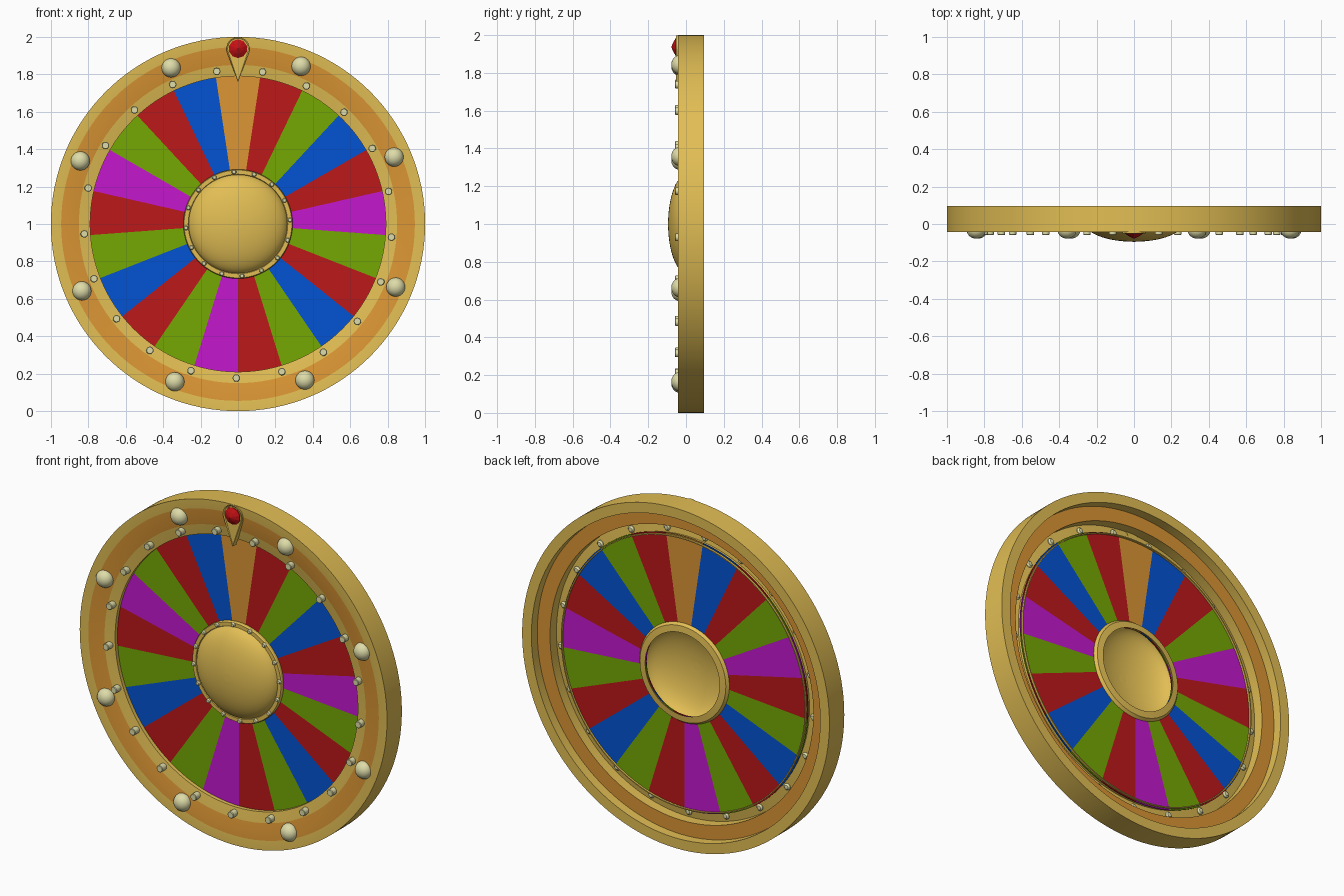
import bpy, bmesh
from math import sin, cos, pi, radians, acos, sqrt

if "Cube" in bpy.data.objects:
    bpy.data.objects.remove(bpy.data.objects["Cube"])


def material(name, r, g, b):
    m = bpy.data.materials.new(name)
    m.diffuse_color = [(c / 255 / 12.92 if c < 11 else ((c / 255 + .055) / 1.055) ** 2.4)
                       for c in (r, g, b)] + [1]
    m.use_nodes = True
    m.node_tree.nodes["Principled BSDF"].inputs["Base Color"].default_value = m.diffuse_color
    return m


GOLD = material("gold", 226, 190, 84)
ORANGE = material("orange", 219, 150, 52)
RED = material("red", 188, 24, 26)
GREEN = material("green", 117, 168, 4)
BLUE = material("blue", 4, 83, 212)
MAGENTA = material("magenta", 196, 24, 206)
CREAM = material("cream", 222, 220, 168)
GEM = material("gem_red", 196, 16, 20)


def finish(name, bm, mats, smooth=True):
    bmesh.ops.recalc_face_normals(bm, faces=bm.faces)
    me = bpy.data.meshes.new(name)
    bm.to_mesh(me)
    bm.free()
    for m in mats:
        me.materials.append(m)
    ob = bpy.data.objects.new(name, me)
    bpy.context.collection.objects.link(ob)
    if smooth:
        bpy.ops.object.select_all(action='DESELECT')
        ob.select_set(True)
        bpy.context.view_layer.objects.active = ob
        bpy.ops.object.shade_smooth_by_angle(angle=radians(30))
    return ob


def lathe(bm, profile, x=0, z=1, segs=96, closed=False, start=0, rule=lambda band, i: 0):
    """Spin (radius, y) points about the y direction through (x, z)."""
    rings = []
    for r, y in profile:
        if r == 0:
            rings.append([bm.verts.new((x, y, z))] * segs)
        else:
            angles = [start + 2 * pi * i / segs for i in range(segs)]
            rings.append([bm.verts.new((x + r * sin(a), y, z + r * cos(a))) for a in angles])
    pairs = list(zip(rings, rings[1:]))
    if closed:
        pairs.append((rings[-1], rings[0]))
    for band, (a, b) in enumerate(pairs):
        for i in range(segs):
            j = (i + 1) % segs
            f = bm.faces.new(list(dict.fromkeys((a[i], a[j], b[j], b[i]))))
            f.material_index = rule(band, i)


def turned(name, profile, mats, **kw):
    bm = bmesh.new()
    lathe(bm, profile, **kw)
    return finish(name, bm, mats)


def studs(name, profile, mat, count, radius, first, segs):
    """Repeat a small turned part around the wheel; first is in degrees from the top."""
    bm = bmesh.new()
    for k in range(count):
        a = radians(first) + 2 * pi * k / count
        lathe(bm, profile, radius * sin(a), 1 + radius * cos(a), segs)
    return finish(name, bm, [mat])


# Rim: gold edge, orange band front and back, gold inner strip and lip
turned("rim", [(1, -.043), (.945, -.041), (.85, -.026), (.79, -.014), (.79, .026), (.796, .026),
               (.796, -.011), (.857, -.02), (.857, .04), (.94, .04), (.94, .095), (1, .095)],
       [GOLD, ORANGE], closed=True, segs=128, rule=lambda band, i: int(band in (1, 8)))

# Coloured wedges: 21 slices of four faces each, clockwise from the top
order = "ORGBRMGRBGRMGRBGRMGRB"
keys = "ORGBM"
turned("wedge_disk", [(.803, .008), (.803, .014), (.25, .014), (.25, .008)],
       [ORANGE, RED, GREEN, BLUE, MAGENTA], segs=84, closed=True, start=-pi / 21,
       rule=lambda band, i: keys.index(order[i // 4]))

# Hub ring and hollow dome
turned("hub_ring", [(.288, -.012), (.292, -.006), (.292, .014), (.28, .03), (.242, .034),
                    (.256, .01), (.266, -.012)], [GOLD], closed=True)
turned("hub_dome", [(.267 * sin(t), .011 - .106 * cos(t))
                    for t in [pi / 2 * i / 16 for i in range(1, 17)]] , [GOLD])
turned("hub_dome_tip", [(0, -.095), (.267 * sin(pi / 32), .011 - .106 * cos(pi / 32))], [GOLD])

# Round bulbs, pegs and hub pins
bulb = [(.051 * sin(t), -.032 - .046 * cos(t)) for t in [pi / 2 * i / 8 for i in range(9)]]
bulb[0] = (0, -.078)
studs("bulbs", bulb + [(.051, -.024), (0, -.024)], CREAM, 8, .908, 21.8, 24)
studs("pegs", [(0, -.058), (.017, -.058), (.02, -.055), (.02, -.012), (.012, -.003), (0, -.001)],
      CREAM, 21, .823, 9.2, 16)
studs("hub_pins", [(0, -.026), (.009, -.024), (.013, -.016), (.013, -.008), (0, -.008)],
      CREAM, 16, .279, -4.4, 10)

# Teardrop pointer with a sunken face
cz, pr, drop = 1.937, .062, .18
t0 = acos(pr / drop)
bm = bmesh.new()
outline = [(0, cz - drop)]
for i in range(33):
    t = t0 + (2 * pi - 2 * t0) * i / 32
    outline.append((pr * sin(t), cz - pr * cos(t)))
front = bm.faces.new([bm.verts.new((x, -.052, z)) for x, z in outline])
ext = bmesh.ops.extrude_face_region(bm, geom=[front], use_keep_orig=True)
for v in ext["geom"]:
    if isinstance(v, bmesh.types.BMVert):
        v.co.y = -.016
bmesh.ops.recalc_face_normals(bm, faces=bm.faces)
front = min(bm.faces, key=lambda f: f.calc_center_median().y)
bmesh.ops.inset_region(bm, faces=[front], thickness=.007, depth=-.005)
finish("pointer", bm, [GOLD])

# Faceted gem on the pointer
bm = bmesh.new()
lathe(bm, [(0, -.078), (.028, -.066), (.05, -.052), (.05, -.04), (0, -.04)], z=cz, segs=10)
finish("pointer_gem", bm, [GEM], smooth=False)
